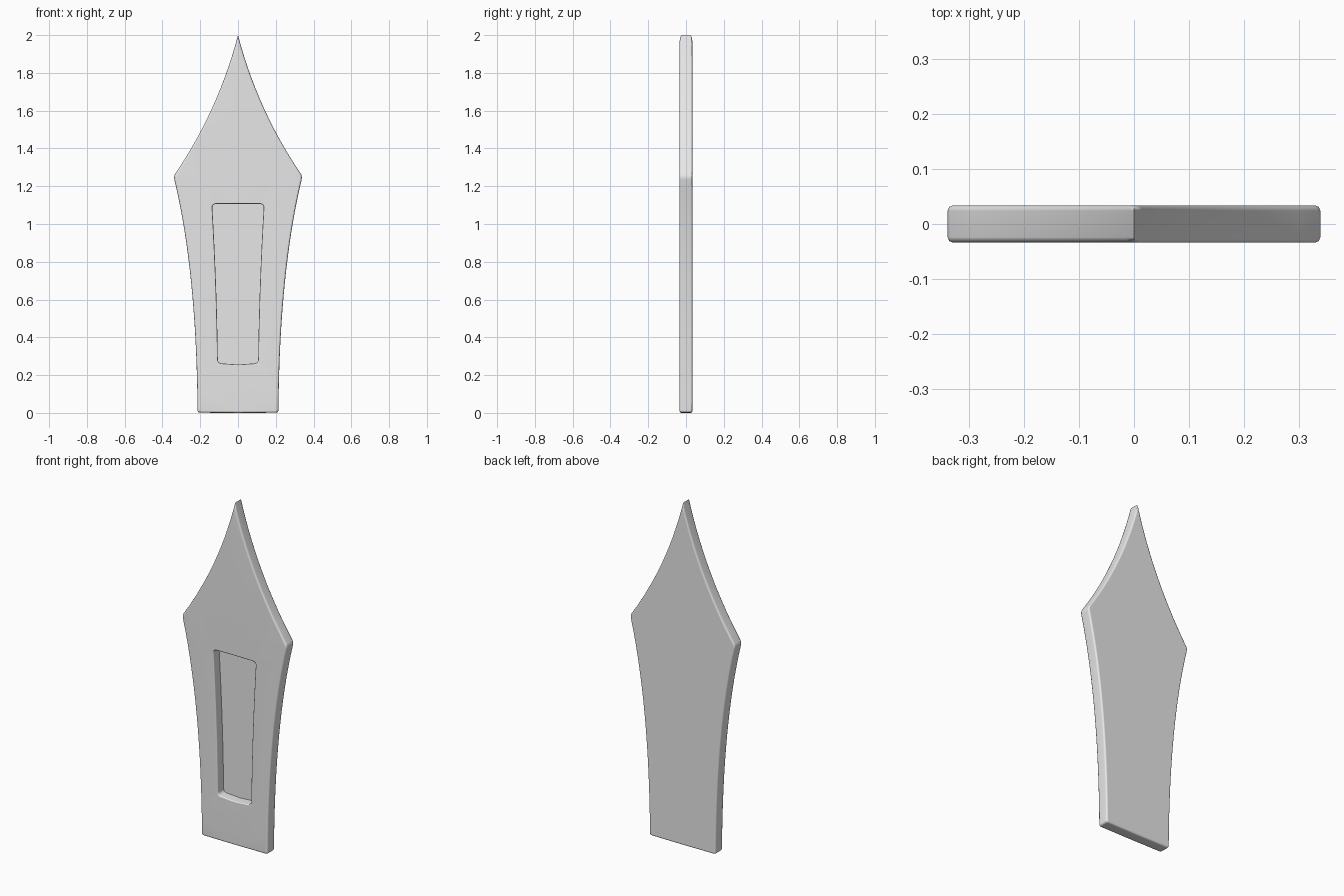
import bpy
import bmesh
from mathutils import Vector

cube = bpy.data.objects.get("Cube")
if cube:
    bpy.data.objects.remove(cube)

HALF = 0.034      # half thickness of the plate
FLOOR = 0.02      # depth position of the recess floor
ROUND = 0.01      # edge rounding


def curve(a, b, c, steps):
    """Quadratic curve from a to c, without its first point."""
    a, b, c = Vector(a), Vector(b), Vector(c)
    ts = [i / steps for i in range(1, steps + 1)]
    return [a * (1 - t) ** 2 + b * 2 * t * (1 - t) + c * t * t for t in ts]


def mirrored(half):
    """Close a right-hand half outline with its mirror image."""
    return half + [Vector((-p.x, p.y)) for p in reversed(half[1:-1])]


def inset(outline, d):
    """Move an outline inwards by d with mitred corners."""
    result = []
    for i, p in enumerate(outline):
        before = (p - outline[i - 1]).normalized()
        after = (outline[(i + 1) % len(outline)] - p).normalized()
        n1 = Vector((before.y, -before.x))
        n2 = Vector((after.y, -after.x))
        result.append(p + (n1 + n2) * (d / (1 + n1.dot(n2))))
    return result


def loft(bm, outline, levels):
    """Join copies of the outline, each at (inset, y); return the rings."""
    rings = [[bm.verts.new((p.x, y, p.y)) for p in inset(outline, d)]
             for d, y in levels]
    for r, s in zip(rings, rings[1:]):
        for i in range(len(r)):
            bm.faces.new((r[i - 1], r[i], s[i], s[i - 1]))
    return rings


def ring_edges(bm, ring):
    return [bm.edges.get((ring[i - 1], ring[i])) for i in range(len(ring))]


# Spearhead outline: concave point, shoulder, tapering concave side, base
spear = [Vector((0, 2))]
spear += curve((0, 2), (0.105, 1.6), (0.334, 1.264), 14)
spear += curve((0.334, 1.264), (0.341, 1.25), (0.337, 1.235), 2)
spear += curve((0.337, 1.235), (0.22, 0.75), (0.214, 0.014), 16)
spear += curve((0.214, 0.014), (0.213, 0.002), (0.2, 0.001), 3)
spear.append(Vector((0, 0)))

# Tapered recess outline with rounded corners
slot = [Vector((0, 1.107)), Vector((0.118, 1.106))]
slot += curve((0.118, 1.106), (0.138, 1.105), (0.136, 1.085), 4)
slot += curve((0.136, 1.085), (0.112, 0.68), (0.107, 0.283), 12)
slot += curve((0.107, 0.283), (0.106, 0.264), (0.088, 0.262), 4)
slot.append(Vector((0, 0.256)))

bm = bmesh.new()

# Rounded rim of the plate, from back to front
k = 0.3 * ROUND
rim = loft(bm, mirrored(spear), [
    (ROUND, HALF), (k, HALF - k), (0, HALF - ROUND),
    (0, ROUND - HALF), (k, k - HALF), (ROUND, -HALF)])

# Recess wall, from the front lip to the floor
wall = loft(bm, mirrored(slot), [
    (-0.006, -HALF), (-0.002, 0.002 - HALF), (0, 0.006 - HALF), (0, FLOOR)])

# Flat back, recess floor and front face around the recess
bm.faces.new(rim[0])
bm.faces.new(wall[-1])
bmesh.ops.triangle_fill(
    bm, use_beauty=True, normal=(0, -1, 0),
    edges=ring_edges(bm, rim[-1]) + ring_edges(bm, wall[0]))
bmesh.ops.recalc_face_normals(bm, faces=bm.faces[:])

mesh = bpy.data.meshes.new("spearhead_plate")
bm.to_mesh(mesh)
bm.free()
plate = bpy.data.objects.new("spearhead_plate", mesh)
bpy.context.collection.objects.link(plate)

# Plain light grey
grey = bpy.data.materials.new("light_grey")
grey.use_nodes = True
colour = (0.8, 0.8, 0.8, 1)
grey.diffuse_color = colour
for node in grey.node_tree.nodes:
    if node.type == 'BSDF_PRINCIPLED':
        node.inputs["Base Color"].default_value = colour
mesh.materials.append(grey)

# Smooth rounded edges with flat broad faces
bpy.ops.object.select_all(action='DESELECT')
plate.select_set(True)
bpy.context.view_layer.objects.active = plate
bpy.ops.object.shade_smooth_by_angle(angle=0.85)
weighted = plate.modifiers.new("flat_faces", 'WEIGHTED_NORMAL')
weighted.keep_sharp = True
